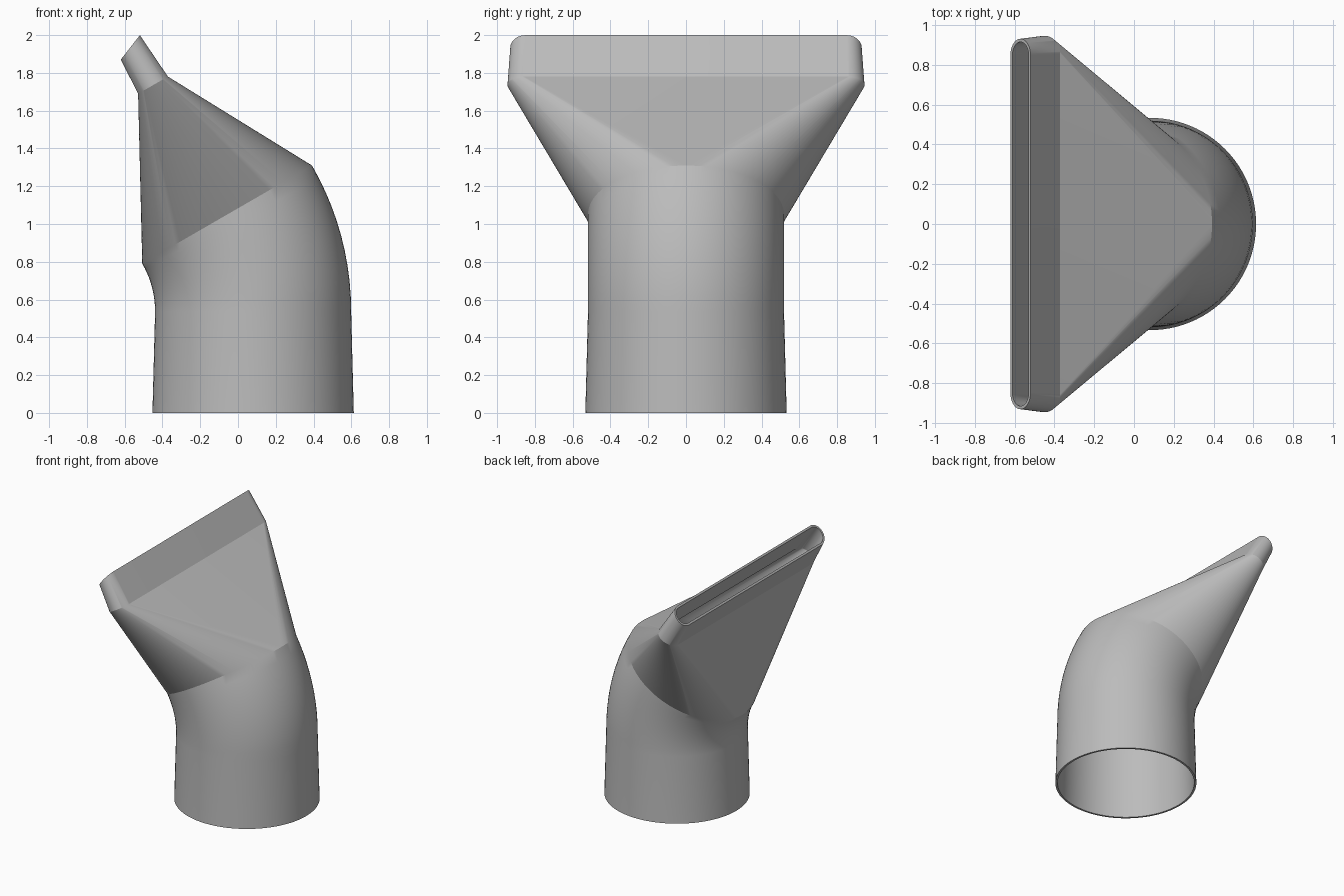
import bpy, bmesh
from math import sin, cos, pi, radians

cube = bpy.data.objects.get("Cube")
if cube:
    bpy.data.objects.remove(cube)

HALF = 48          # segments per half ring
WALL = 0.016
BEND_RADIUS = 1.026
BEND_STEPS = 10

grey = bpy.data.materials.new("grey_plastic")
grey.use_nodes = True
grey.diffuse_color = (0.5, 0.5, 0.5, 1)
grey.node_tree.nodes["Principled BSDF"].inputs["Base Color"].default_value = (0.5, 0.5, 0.5, 1)


def ring(bm, x, z, tilt, radius, spread):
    """Round ring tilted about y; spread pulls its halves apart into a slot."""
    verts = []
    for side in (1, -1):
        for i in range(HALF + 1):
            a = pi * i / HALF + (0 if side == 1 else pi)
            u = radius * cos(a)
            y = radius * sin(a) + side * spread
            verts.append(bm.verts.new((x + u * cos(tilt), y, z + u * sin(tilt))))
    return verts


# Sections: x, z, tilt, radius, spread
sections = [(0.08, 0, 0, 0.533, 0)]
# Bent pipe
for i in range(BEND_STEPS + 1):
    a = radians(30) * i / BEND_STEPS
    sections.append((0.08 - BEND_RADIUS * (1 - cos(a)),
                     0.537 + BEND_RADIUS * sin(a), a, 0.519, 0))
# Flared slot and its short lip
sections.append((-0.45, 1.735, radians(30), 0.091, 0.854))
sections.append((-0.57, 1.935, radians(52), 0.082, 0.848))

# Outer skin up, inner skin down, joined at both rims
bm = bmesh.new()
rings = [ring(bm, *s) for s in sections]
rings += [ring(bm, x, z, t, r - WALL, s) for x, z, t, r, s in reversed(sections)]
for a, b in zip(rings, rings[1:] + rings[:1]):
    n = len(a)
    for i in range(n):
        j = (i + 1) % n
        bm.faces.new((a[i], a[j], b[j], b[i]))
bmesh.ops.remove_doubles(bm, verts=bm.verts, dist=1e-5)
bmesh.ops.recalc_face_normals(bm, faces=bm.faces)

mesh = bpy.data.meshes.new("bent_slot_nozzle")
bm.to_mesh(mesh)
bm.free()
mesh.materials.append(grey)
nozzle = bpy.data.objects.new("bent_slot_nozzle", mesh)
bpy.context.collection.objects.link(nozzle)

bpy.ops.object.select_all(action='DESELECT')
nozzle.select_set(True)
bpy.context.view_layer.objects.active = nozzle
bpy.ops.object.shade_smooth_by_angle(angle=radians(18))
